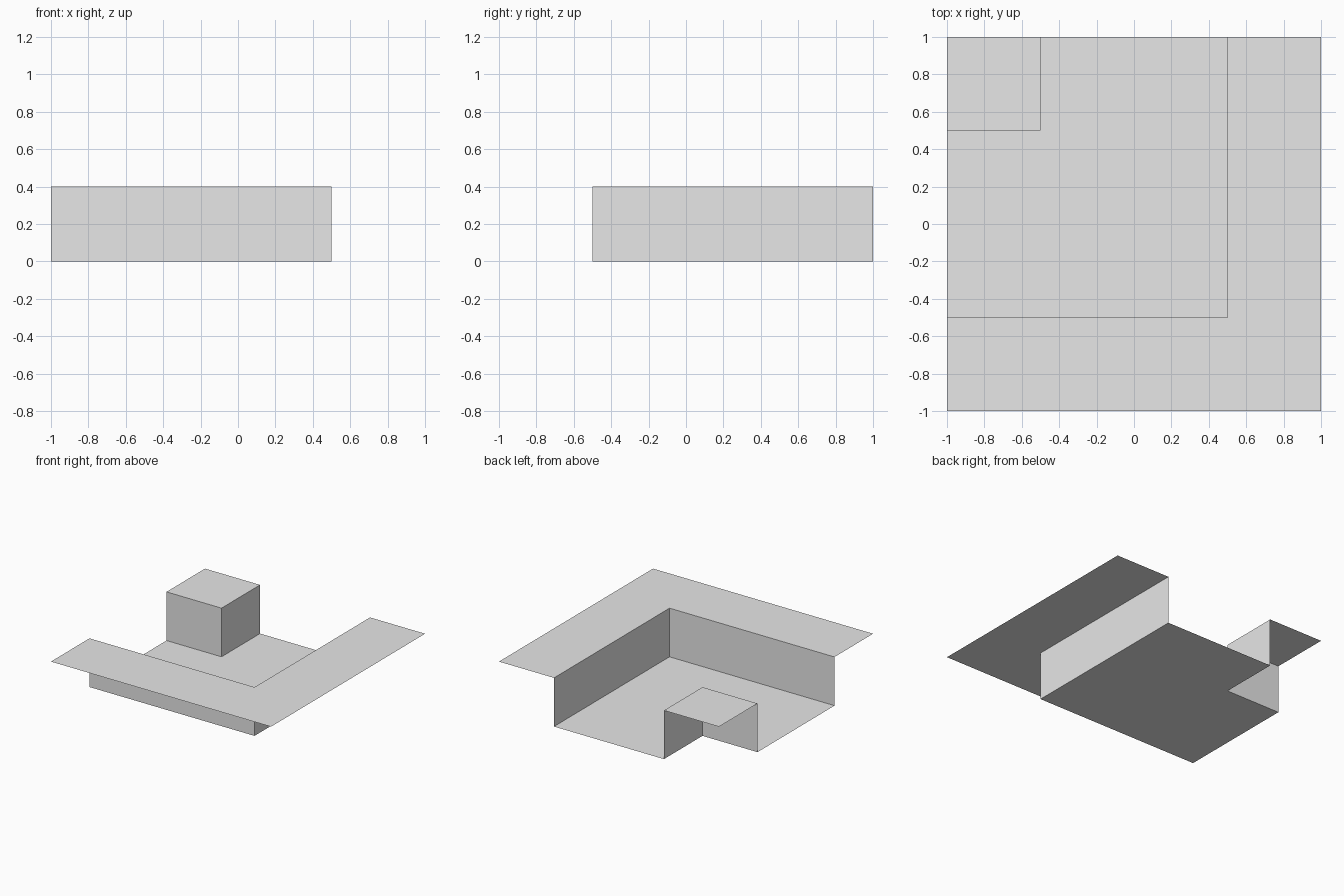
import bpy
import bmesh

# Remove the default cube
cube = bpy.data.objects.get("Cube")
if cube:
    bpy.data.objects.remove(cube, do_unlink=True)

# Single light grey material
grey = bpy.data.materials.new("light_grey")
grey.use_nodes = True
colour = (0.8, 0.8, 0.8, 1.0)
grey.diffuse_color = colour
grey.node_tree.nodes["Principled BSDF"].inputs["Base Color"].default_value = colour

TOP = 0.4      # height of the raised ground
INNER = 0.5    # inner bend of the channel, measured from the back right corner
OUTER = 1.5    # outer bend of the channel
EDGE = 2.0     # full tile size


def bend(name, profile):
    """Sweep a (distance, height) profile square around the back right corner."""
    bm = bmesh.new()
    rows = []
    for r, z in profile:
        path = [(-1, 1 - r, z), (r - 1, 1 - r, z), (r - 1, 1, z)]
        rows.append([bm.verts.new(p) for p in path])
    for a, b in zip(rows, rows[1:]):
        for i in range(2):
            bm.faces.new((a[i], b[i], b[i + 1], a[i + 1]))
    bmesh.ops.remove_doubles(bm, verts=bm.verts[:], dist=0.0001)
    mesh = bpy.data.meshes.new(name)
    bm.to_mesh(mesh)
    bm.free()
    mesh.materials.append(grey)
    obj = bpy.data.objects.new(name, mesh)
    bpy.context.collection.objects.link(obj)


# Raised corner with its two walls
bend("inner_corner", [(0, TOP), (INNER, TOP), (INNER, 0)])

# Sunken channel floor turning the corner
bend("channel_floor", [(INNER, 0), (OUTER, 0)])

# Outer walls and the raised L-shaped bank
bend("outer_bank", [(OUTER, 0), (OUTER, TOP), (EDGE, TOP)])
